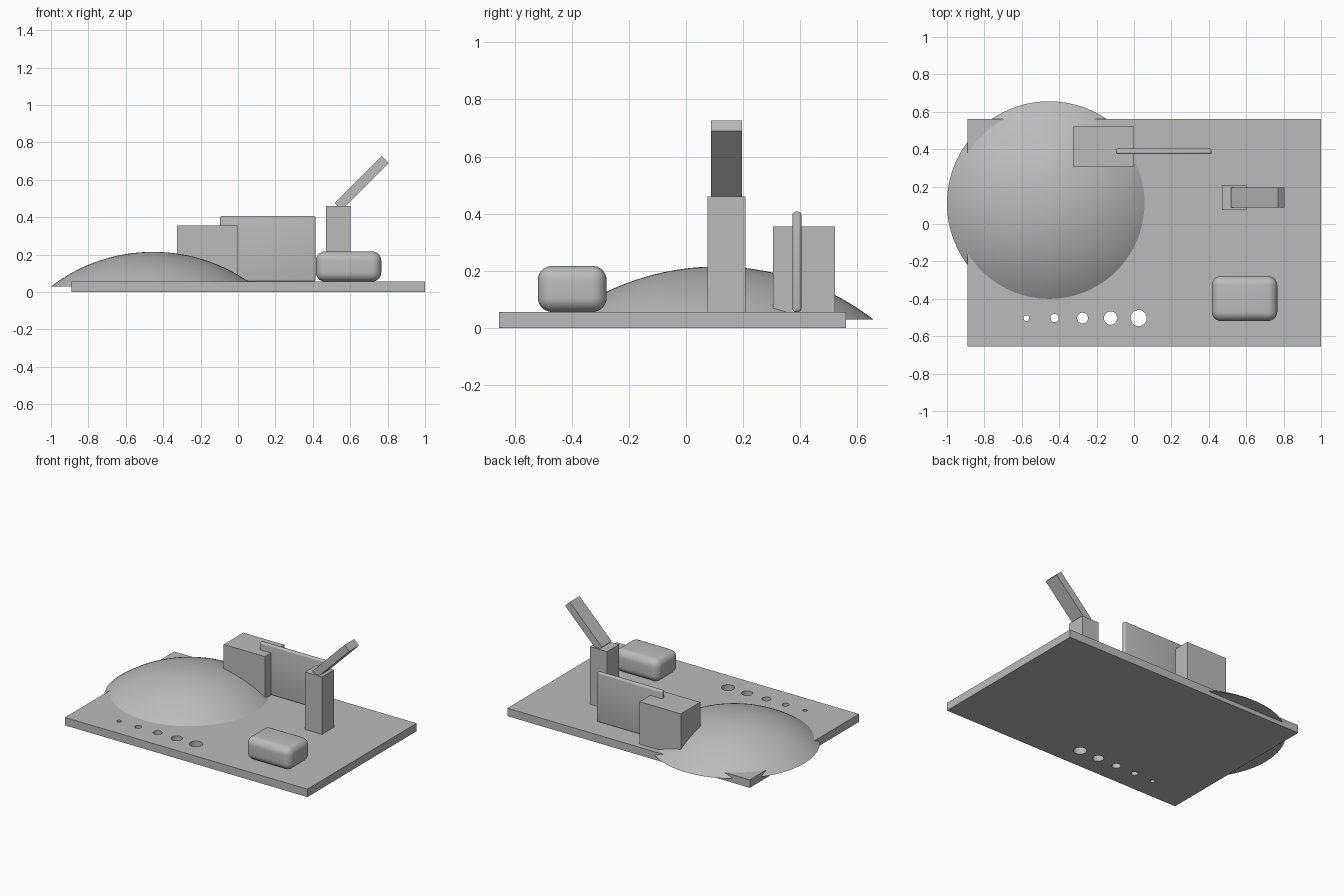
import bpy, bmesh, math
from mathutils import Matrix, Vector

old = bpy.data.objects.get("Cube")
if old:
    bpy.data.objects.remove(old, do_unlink=True)

grey = bpy.data.materials.new("plain grey")
grey.use_nodes = True
colour = (0.5, 0.5, 0.5, 1)
grey.diffuse_color = colour
grey.node_tree.nodes["Principled BSDF"].inputs["Base Color"].default_value = colour


def make(name, bm):
    mesh = bpy.data.meshes.new(name)
    bmesh.ops.recalc_face_normals(bm, faces=bm.faces[:])
    bm.to_mesh(mesh)
    bm.free()
    mesh.materials.append(grey)
    obj = bpy.data.objects.new(name, mesh)
    bpy.context.collection.objects.link(obj)
    return obj


def smooth(obj, angle=40):
    bpy.ops.object.select_all(action='DESELECT')
    obj.select_set(True)
    bpy.context.view_layer.objects.active = obj
    bpy.ops.object.shade_smooth_by_angle(angle=math.radians(angle))


def box(name, low, high, tilt=0, radius=0, segments=6):
    low, high = Vector(low), Vector(high)
    bm = bmesh.new()
    bmesh.ops.create_cube(bm, size=1)
    bmesh.ops.scale(bm, vec=high - low, verts=bm.verts)
    if radius:
        bmesh.ops.bevel(bm, geom=bm.edges[:], offset=radius, segments=segments,
                        profile=0.5, affect='EDGES')
    spin = Matrix.Rotation(-tilt, 4, 'Y')
    bm.transform(Matrix.Translation((low + high) / 2) @ spin)
    obj = make(name, bm)
    if radius:
        smooth(obj)
    return obj


TOP = 0.056

# Base plate with a row of through holes growing in size
base = box("base_plate", (-0.89, -0.655, 0), (1, 0.561, TOP))
bm = bmesh.new()
for i in range(5):
    spot = Matrix.Translation((-0.575 + 0.15 * i, -0.503, TOP / 2))
    r = 0.015 + 0.007 * i
    bmesh.ops.create_cone(bm, cap_ends=True, segments=48, radius1=r, radius2=r,
                          depth=0.2, matrix=spot)
cutter = make("hole_cutter", bm)
cut = base.modifiers.new("holes", 'BOOLEAN')
cut.object = cutter
cut.solver = 'EXACT'
bpy.context.view_layer.objects.active = base
base.select_set(True)
bpy.ops.object.modifier_apply(modifier=cut.name)
bpy.data.objects.remove(cutter, do_unlink=True)
smooth(base)

# Shallow dome: a spherical cap with a flat underside
rim, height, foot = 0.546, 0.185, 0.03
ball = (rim ** 2 + height ** 2) / (2 * height)
bm = bmesh.new()
reach = math.asin(rim / ball)
steps = 24
verts = [bm.verts.new((ball * math.sin(reach * i / steps), 0,
                       ball * math.cos(reach * i / steps) - ball + height))
         for i in range(steps + 1)]
verts.append(bm.verts.new((0, 0, 0)))
edges = [bm.edges.new(pair) for pair in zip(verts, verts[1:])]
bmesh.ops.spin(bm, geom=verts + edges, axis=(0, 0, 1), cent=(0, 0, 0),
               angle=math.tau, steps=96)
bmesh.ops.remove_doubles(bm, verts=bm.verts[:], dist=0.0001)
bm.transform(Matrix.Translation((-0.454 + 0.0, 0.11, foot)))
dome = make("dome", bm)
smooth(dome, 30)

# Upright block, thin panel and rounded block
box("upright_block", (-0.325, 0.305, TOP), (-0.004, 0.522, 0.355))
box("thin_panel", (-0.096, 0.373, TOP), (0.415, 0.404, 0.407), radius=0.011, segments=4)
box("rounded_block", (0.416, -0.519, TOP), (0.766, -0.278, 0.217), radius=0.05, segments=8)

# Post with a tilted arm
box("post", (0.47, 0.075, TOP), (0.602, 0.208, 0.461))
mid, half, thick = Vector((0.662, 0.142, 0.583)), 0.1775, 0.026
size = Vector((half, 0.054, thick))
box("tilted_arm", mid - size, mid + size, tilt=math.radians(45))
